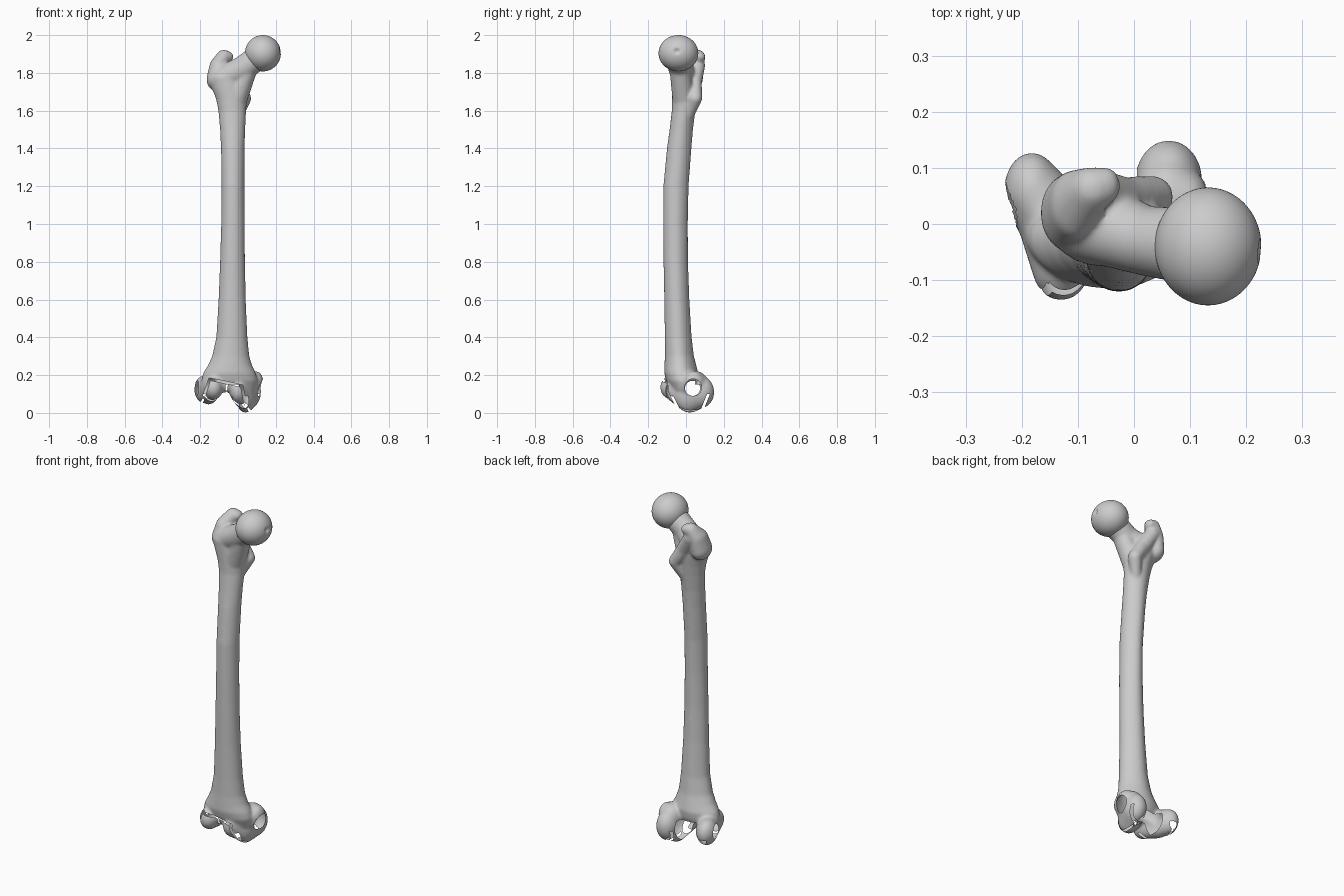
import bpy, bmesh, math
from mathutils import Vector

if "Cube" in bpy.data.objects:
    bpy.data.objects.remove(bpy.data.objects["Cube"])

bm = bmesh.new()


def blob_points(b, n=220):
    """Points spread over an ellipsoid given as (x, y, z, rx, ry, rz)."""
    pts = []
    for i in range(n):
        h = 1 - 2 * (i + 0.5) / n
        r, a = math.sqrt(1 - h * h), i * 2.399963
        pts.append((b[0] + b[3] * r * math.cos(a), b[1] + b[4] * r * math.sin(a), b[2] + b[5] * h))
    return pts


def chain(*blobs):
    """Skin each neighbouring pair of ellipsoids with a convex hull."""
    for a, b in zip(blobs, blobs[1:]):
        vs = [bm.verts.new(p) for p in blob_points(a) + blob_points(b)]
        bmesh.ops.convex_hull(bm, input=vs)
        for v in vs:
            if v.is_valid and not v.link_faces:
                bm.verts.remove(v)


def loft(sections, n=48):
    """Stack horizontal sections (z, x0, x1, y0, y1), narrower towards the back."""
    rings = []
    for z, x0, x1, y0, y1 in sections:
        ring = []
        for i in range(n):
            a = 2 * math.pi * i / n
            c, s = math.cos(a), math.sin(a)
            k = 1 - 0.2 * s * s if s > 0 else 1
            ring.append(bm.verts.new(((x0 + x1) / 2 + (x1 - x0) / 2 * c * k,
                                      (y0 + y1) / 2 + (y1 - y0) / 2 * s, z)))
        rings.append(ring)
    for r, q in zip(rings, rings[1:]):
        for i in range(n):
            j = (i + 1) % n
            bm.faces.new((r[i], r[j], q[j], q[i]))
    bm.faces.new(rings[0][::-1])
    bm.faces.new(rings[-1])


# shaft
loft([(.12, -.18, .09, -.08, .04), (.17, -.195, .105, -.105, .06), (.21, -.185, .095, -.115, .065),
      (.25, -.16, .075, -.114, .055), (.3, -.137, .06, -.112, .042), (.4, -.115, .05, -.112, .03),
      (.6, -.103, .041, -.115, .018), (.8, -.095, .037, -.119, .011), (1, -.089, .035, -.121, .01),
      (1.2, -.087, .034, -.12, .014), (1.4, -.09, .035, -.101, .029), (1.5, -.095, .038, -.087, .037),
      (1.6, -.104, .043, -.075, .05), (1.66, -.116, .048, -.075, .058), (1.72, -.138, .045, -.075, .065),
      (1.78, -.15, .03, -.075, .065)])

# neck and its lower brace
chain((-.07, .0, 1.77, .075, .07, .07), (.02, -.03, 1.82, .064, .062, .068), (.09, -.038, 1.87, .066, .068, .068))
chain((.05, -.032, 1.815, .05, .055, .055), (-.02, -.01, 1.64, .063, .06, .05))

# greater trochanter, hooked at the top
chain((-.115, .02, 1.765, .052, .07, .06), (-.105, .035, 1.84, .045, .062, .04),
      (-.075, .062, 1.885, .04, .04, .038), (-.05, .068, 1.885, .026, .034, .028))

# crest and lesser trochanter
chain((-.075, .06, 1.84, .04, .042, .04), (-.02, .05, 1.75, .04, .034, .04), (.035, .048, 1.665, .036, .038, .036))
chain((.035, .048, 1.665, .036, .038, .036), (0, .015, 1.58, .03, .03, .03))

# lateral condyle, medial condyle, inner epicondyle, front groove
chain((-.13, -.075, .135, .052, .062, .065), (-.155, .02, .122, .055, .08, .078), (-.182, .06, .125, .05, .068, .072))
chain((.0, -.055, .12, .046, .056, .067), (.04, .02, .092, .055, .08, .092), (.062, .078, .11, .06, .072, .085))
chain((.06, .04, .15, .065, .08, .075), (.098, .04, .16, .037, .055, .06))
chain((-.1, -.05, .16, .06, .052, .05), (-.01, -.045, .155, .06, .052, .05))

mesh = bpy.data.meshes.new("femur_body")
bm.to_mesh(mesh)
bm.free()
body = bpy.data.objects.new("femur_body", mesh)
bpy.context.collection.objects.link(body)
bpy.context.view_layer.objects.active = body
body.select_set(True)

# merge the parts into one soft skin
m = body.modifiers.new("merge", 'REMESH')
m.mode, m.voxel_size = 'VOXEL', 0.0065
s = body.modifiers.new("soften", 'SMOOTH')
s.factor, s.iterations = 0.5, 14
bpy.ops.object.modifier_apply(modifier="merge")
bpy.ops.object.modifier_apply(modifier="soften")

bm = bmesh.new()
bm.from_mesh(mesh)
HEAD, RAD = Vector((.132, -.04, 1.904)), Vector((.095, .105, .096))


def cut(planes, test):
    """Slice along (point, normal) planes and delete faces behind all of them."""
    planes = [(Vector(p), Vector(n).normalized()) for p, n in planes]
    for p, n in planes:
        fs = [f for f in bm.faces if test(f.calc_center_median())]
        geom = list({v for f in fs for v in f.verts}) + list({e for f in fs for e in f.edges}) + fs
        bmesh.ops.bisect_plane(bm, geom=geom, plane_co=p, plane_no=n, dist=1e-5)
    kill = []
    for f in bm.faces:
        c = f.calc_center_median()
        if test(c) and all((c - p).dot(n) < 0 for p, n in planes):
            kill.append(f)
    bmesh.ops.delete(bm, geom=kill, context='FACES')


def slit(p, normal, test, width=.012):
    """Thin gap in the skin along a plane."""
    n = Vector(normal).normalized()
    cut([(Vector(p) + n * width / 2, n), (Vector(p) - n * width / 2, -n)], test)


def front_slit(line):
    """Gap drawn as a polyline of (x, z) on the front of the knee end."""
    for a, b in zip(line, line[1:]):
        d = Vector((b[0] - a[0], 0, b[1] - a[1]))
        o = Vector((a[0], 0, a[1]))
        slit(o, (-d.z, 0, d.x), lambda c: c.y < -.03 and c.z < .25
             and -.03 < (Vector((c.x, 0, c.z)) - o).dot(d) / d.length_squared < 1.03)


# gaps around the joint plates
front_slit([(-.18, .09), (-.15, .178), (-.06, .16), (.02, .142), (.04, .04)])
front_slit([(-.06, .16), (-.062, .03)])
slit((0, -.03, 0), (0, 1, .5), lambda c: c.z < .09, .014)
slit((.068, 0, 0), (1, 0, .6), lambda c: c.z < .06 and -.03 < c.y < .12 and c.x > .02)
slit((-.19, 0, .06), (1, 0, -.6), lambda c: c.z < .085 and -.03 < c.y < .1 and c.x < -.14)
slit((0, .095, .04), (0, 1, -.4), lambda c: c.z < .1 and c.y > .05, .014)

# open notch between the condyles
cut([((-.125, 0, 0), (-1, 0, 0)), ((.005, 0, 0), (1, 0, 0)), ((0, -.015, 0), (0, -1, 0)), ((0, 0, .15), (0, 0, 1))],
    lambda c: c.z < .17 and -.14 < c.x < .02 and c.y > -.03)

# round side openings
for side, cy, cz, r in ((1, .038, .135, .045), (-1, .035, .13, .04)):
    def away(c):
        return math.hypot(c.y - cy, c.z - cz)

    def outer(c):
        return c.x > .07 if side > 0 else c.x < -.17
    kill = [f for f in bm.faces if outer(f.calc_center_median()) and away(f.calc_center_median()) < r]
    bmesh.ops.delete(bm, geom=kill, context='FACES')
    for v in bm.verts:
        if v.is_boundary and outer(v.co) and abs(away(v.co) - r) < .01:
            k = r / away(v.co)
            v.co.y, v.co.z = cy + (v.co.y - cy) * k, cz + (v.co.z - cz) * k

# remove neck skin hidden in the head
hidden = [v for v in bm.verts if Vector([(v.co[i] - HEAD[i]) / RAD[i] for i in range(3)]).length < .93]
bmesh.ops.delete(bm, geom=hidden, context='VERTS')
bm.to_mesh(mesh)
bm.free()

# ball head with a small pit
bm = bmesh.new()
bmesh.ops.create_icosphere(bm, subdivisions=5, radius=1)
neck_dir, pit = Vector((-.85, .1, -.5)).normalized(), Vector((1, -.08, .12)).normalized()
bmesh.ops.delete(bm, geom=[v for v in bm.verts if v.co.dot(neck_dir) > .86], context='VERTS')
for v in bm.verts:
    d = v.co.angle(pit)
    if d < .24:
        v.co *= 1 - .13 * (.5 + .5 * math.cos(math.pi * d / .24))
    v.co = HEAD + Vector([v.co[i] * RAD[i] for i in range(3)])
hm = bpy.data.meshes.new("ball_head")
bm.to_mesh(hm)
bm.free()
head = bpy.data.objects.new("ball_head", hm)
bpy.context.collection.objects.link(head)

for o in (body, head):
    o.data.polygons.foreach_set("use_smooth", [True] * len(o.data.polygons))
    o.data.update()
